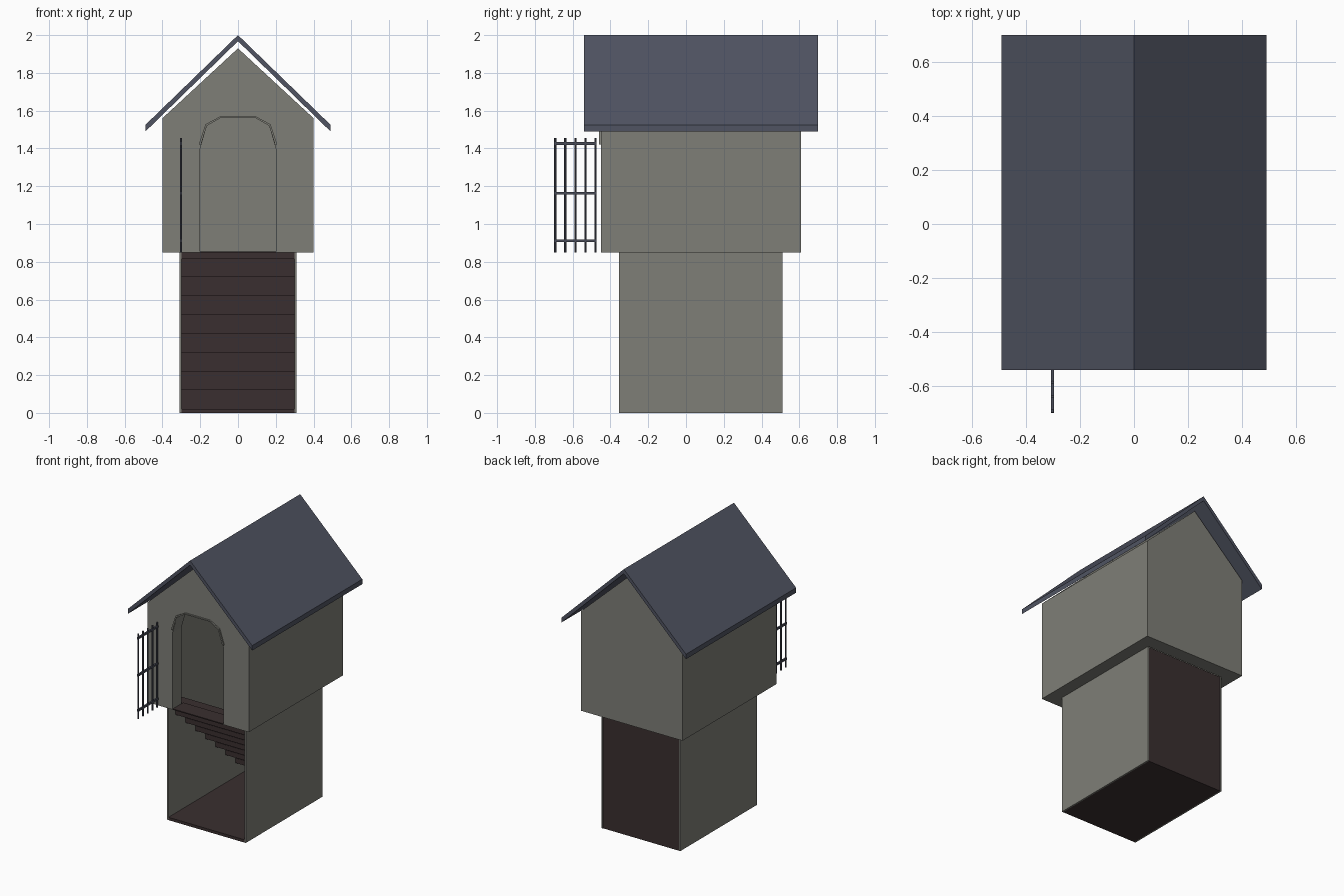
import bpy, bmesh
from mathutils import Vector

if "Cube" in bpy.data.objects:
    bpy.data.objects.remove(bpy.data.objects["Cube"])


def material(name, r, g, b):
    m = bpy.data.materials.new(name)
    m.diffuse_color = (r, g, b, 1)
    m.use_nodes = True
    m.node_tree.nodes["Principled BSDF"].inputs["Base Color"].default_value = m.diffuse_color
    return m


STONE = material("grey stone", 0.21, 0.21, 0.185)
SLATE = material("blue slate", 0.08, 0.088, 0.122)
IRON = material("dark iron", 0.065, 0.07, 0.095)
BROWN = material("dark brown", 0.042, 0.028, 0.029)


def finish(name, bm, mat):
    bmesh.ops.recalc_face_normals(bm, faces=bm.faces)
    me = bpy.data.meshes.new(name)
    bm.to_mesh(me)
    bm.free()
    ob = bpy.data.objects.new(name, me)
    bpy.context.collection.objects.link(ob)
    me.materials.append(mat)
    return ob


def box(name, x, y, z, mat):
    bm = bmesh.new()
    bmesh.ops.create_cube(bm, size=1)
    for v in bm.verts:
        v.co = Vector([r[0] if c < 0 else r[1] for c, r in zip(v.co, (x, y, z))])
    return finish(name, bm, mat)


def extrude_y(name, profile, y0, y1, mat):
    """Extrude an (x, z) outline along y."""
    bm = bmesh.new()
    face = bm.faces.new([bm.verts.new((x, y0, z)) for x, z in profile])
    res = bmesh.ops.extrude_face_region(bm, geom=[face])
    bmesh.ops.translate(bm, vec=(0, y1 - y0, 0),
                        verts=[g for g in res["geom"] if isinstance(g, bmesh.types.BMVert)])
    return finish(name, bm, mat)


def mirrored(half):
    return half + [(-x, z) for x, z in reversed(half) if x]


def cut(target, cutter):
    mod = target.modifiers.new("cut", "BOOLEAN")
    mod.operation, mod.solver, mod.object = "DIFFERENCE", "EXACT", cutter
    bpy.context.view_layer.objects.active = target
    bpy.ops.object.modifier_apply(modifier=mod.name)
    bpy.data.objects.remove(cutter)


# Gabled upper house, hollow and open below, with an arched doorway
house = extrude_y("house_walls", [(-0.4, 0.85), (0.4, 0.85), (0.4, 1.56), (0, 1.93), (-0.4, 1.56)],
                  -0.45, 0.61, STONE)
cut(house, box("cavity_cutter", (-0.3, 0.3), (-0.35, 0.51), (0.7, 1.58), STONE))
arch = [(0.2, 1.40), (0.165, 1.52), (0.095, 1.56)]
cut(house, extrude_y("door_cutter", mirrored([(0.2, 0.7)] + arch), -0.6, -0.3, STONE))

# Slim hood over the arch
outer = mirrored([(0.208, 1.42), (0.172, 1.528), (0.097, 1.568)])
inner = mirrored([(0.196, 1.42), (0.165, 1.52), (0.095, 1.56)])
extrude_y("arch_hood", outer + inner[::-1], -0.46, -0.449, STONE)

# Folded roof
extrude_y("roof", [(0, 2.0), (0.49, 1.525), (0.49, 1.49), (0, 1.968), (-0.49, 1.49), (-0.49, 1.525)],
          -0.54, 0.70, SLATE)

# Lower shaft: thin side walls, back wall and floor, open at the front
for side, s in (("left", -1), ("right", 1)):
    box(side + "_shaft_wall", sorted((0.3 * s, 0.31 * s)), (-0.355, 0.51), (0, 0.85), STONE)
box("shaft_back", (-0.3, 0.3), (0.5, 0.507), (0, 0.85), BROWN)
box("shaft_floor", (-0.3, 0.3), (-0.355, 0.5), (0, 0.02), BROWN)

# Stairs going down from the doorway to the back
box("door_sill", (-0.2, 0.2), (-0.448, -0.33), (0.848, 0.855), BROWN)
for i in range(8):
    top, y = 0.85 - 0.1 * i + (0.005 if i else 0), -0.385 + 0.112 * i
    box(f"stair_tread_{i + 1}", (-0.3, 0.3), (max(y, -0.355), min(y + 0.13, 0.5)),
        (top - 0.035, top), BROWN)
    if i:
        box(f"stair_riser_{i + 1}", (-0.3, 0.3), (y + 0.006, y + 0.016), (top, top + 0.066), BROWN)

# Open gate: five upright bars and three rails
for i in range(5):
    bm = bmesh.new()
    bmesh.ops.create_cone(bm, cap_ends=True, segments=8, radius1=0.006, radius2=0.006, depth=0.605)
    bmesh.ops.translate(bm, verts=bm.verts, vec=(-0.302, -0.692 + 0.0532 * i, 1.1525))
    finish(f"gate_bar_{i + 1}", bm, IRON)
for i, z in enumerate((0.911, 1.162, 1.426)):
    box(f"gate_rail_{i + 1}", (-0.308, -0.296), (-0.70, -0.473), (z - 0.007, z + 0.007), IRON)
